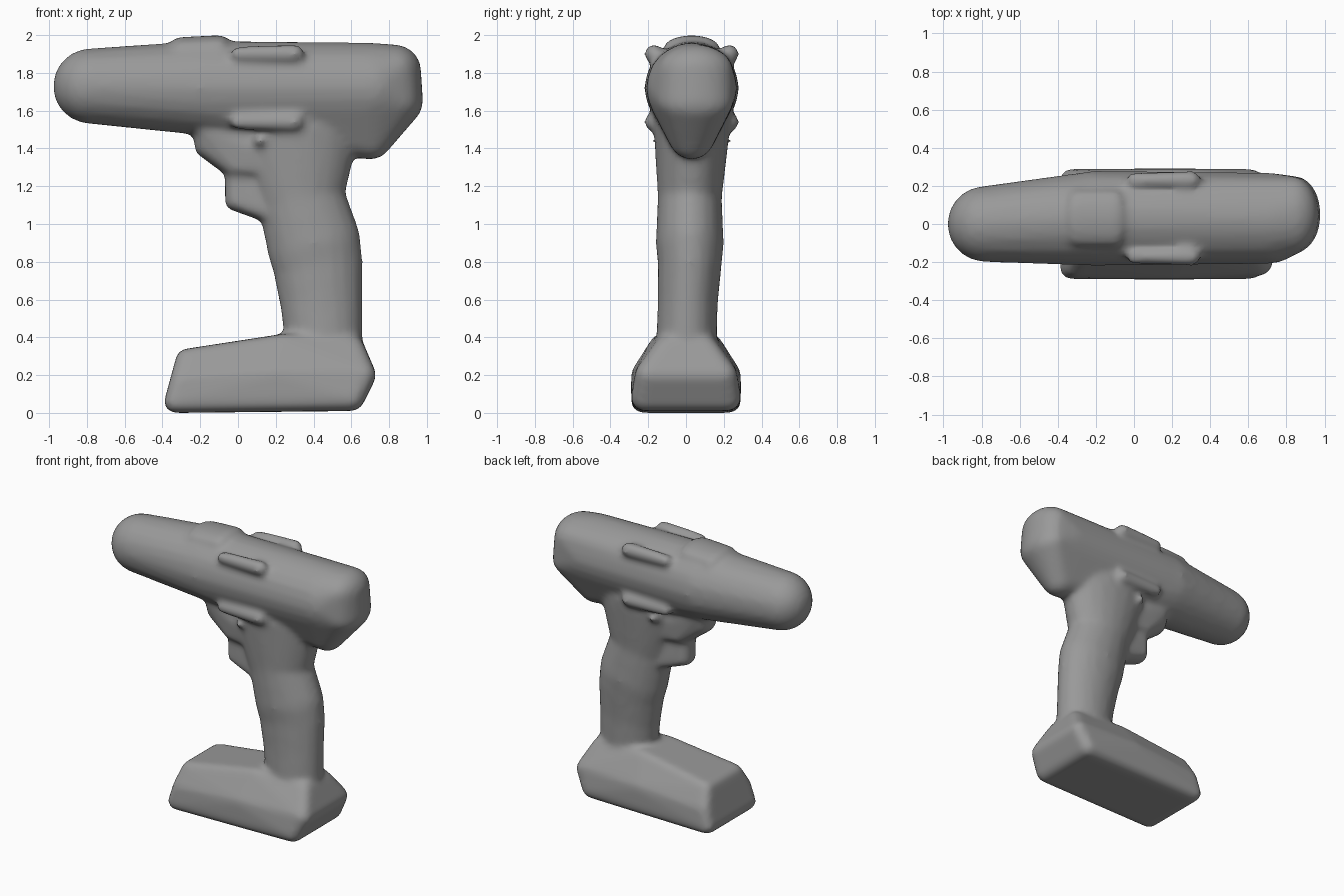
import bpy, bmesh
from mathutils import Vector

cube = bpy.data.objects.get("Cube")
if cube:
    bpy.data.objects.remove(cube)

grey = bpy.data.materials.new("matte grey")
grey.use_nodes = True
colour = (0.32, 0.32, 0.32, 1)
grey.diffuse_color = colour
shader = grey.node_tree.nodes["Principled BSDF"]
shader.inputs["Base Color"].default_value = colour
shader.inputs["Roughness"].default_value = 0.8

# Directions of a unit ball, reused by every rounded corner
template = bmesh.new()
bmesh.ops.create_icosphere(template, subdivisions=3, radius=1)
directions = [vert.co.copy() for vert in template.verts]
template.free()

shell = bmesh.new()


def ball(x, z, radius, width=None, y=0):
    """Points of a ball whose half width across y may differ from its radius."""
    scale = Vector((radius, width or radius, radius))
    return [Vector((x, y, z)) + direction * scale for direction in directions]


def pair(x, z, radius, y):
    """Two matching corner balls, one on each side of the model."""
    return ball(x, z, radius, y=y) + ball(x, z, radius, y=-y)


def wrap(*groups):
    """Wrap a tight convex skin around groups of points."""
    points = [shell.verts.new(point) for group in groups for point in group]
    hull = bmesh.ops.convex_hull(shell, input=points)
    spare = {item for item in hull["geom_interior"] + hull["geom_unused"]
             if isinstance(item, bmesh.types.BMVert)}
    bmesh.ops.delete(shell, geom=list(spare), context="VERTS")


def chain(*groups):
    """Wrap each neighbouring pair of balls, giving a bent limb."""
    for first, second in zip(groups, groups[1:]):
        wrap(first, second)


middle = 0.03  # the upper housing sits slightly off centre

# Rounded chuck running back into the gearbox
wrap(ball(-0.78, 1.73, 0.2),
     ball(-0.2, 1.72, 0.25, y=middle))

# Motor housing with a blunt back and a narrow lower keel
wrap(ball(-0.2, 1.72, 0.25, y=middle),
     ball(0.7, 1.72, 0.24, y=middle),
     ball(0.83, 1.81, 0.14, width=0.2, y=0.05),
     ball(0.85, 1.65, 0.13, width=0.2, y=0.05),
     ball(0.7, 1.46, 0.12, y=middle))

# Low crest on top of the gearbox
wrap(ball(-0.3, 1.92, 0.07, width=0.15, y=middle),
     ball(-0.1, 1.93, 0.07, width=0.15, y=middle))

# Raised corner ribs along the gearbox
for height in (1.54, 1.9):
    for side in (-0.2, 0.2):
        wrap(ball(0, height, 0.04, y=middle + side),
             ball(0.3, height, 0.05, y=middle + side))

# Curved grip, wider where it meets the housing
chain(ball(0.46, 0.3, 0.2, width=0.16),
      ball(0.44, 0.6, 0.22, width=0.16, y=0.01),
      ball(0.42, 0.8, 0.24, width=0.17, y=0.02),
      ball(0.4, 0.9, 0.25, width=0.18, y=0.02),
      ball(0.33, 1.15, 0.23, width=0.17, y=0.02),
      ball(0.3, 1.5, 0.34, width=0.2, y=middle))

# Trigger
wrap(ball(-0.02, 1.12, 0.05, width=0.08, y=0.02),
     ball(-0.02, 1.26, 0.05, width=0.08, y=0.02),
     ball(0.15, 1.06, 0.05, width=0.1, y=0.02),
     ball(0.3, 1.3, 0.1, y=0.02))

# Guard block between trigger and housing
wrap(ball(-0.17, 1.41, 0.06, width=0.1, y=0.02),
     ball(-0.16, 1.5, 0.08, width=0.13, y=0.02),
     ball(-0.02, 1.3, 0.06, width=0.12, y=0.02),
     ball(0.3, 1.3, 0.1, width=0.15, y=0.02))

# Direction switch passing through both sides
wrap(ball(0.12, 1.44, 0.06, width=0.21, y=middle))

# Battery foot: wide flat base, sloping top and sides
wrap(pair(-0.33, 0.06, 0.06, y=0.23),
     pair(-0.3, 0.17, 0.06, y=0.22),
     pair(-0.27, 0.28, 0.06, y=0.16),
     pair(0.6, 0.08, 0.07, y=0.22),
     pair(0.66, 0.2, 0.07, y=0.2),
     pair(0.2, 0.2, 0.07, y=0.22),
     pair(0.25, 0.36, 0.06, y=0.13),
     pair(0.6, 0.34, 0.07, y=0.1))

bmesh.ops.recalc_face_normals(shell, faces=shell.faces)
mesh = bpy.data.meshes.new("drill_shell")
shell.to_mesh(mesh)
shell.free()
mesh.materials.append(grey)
drill = bpy.data.objects.new("drill_shell", mesh)
bpy.context.collection.objects.link(drill)

# Fuse the parts into one softly blended shell
fuse = drill.modifiers.new("fuse", "REMESH")
fuse.mode = "VOXEL"
fuse.voxel_size = 0.02
fuse.use_smooth_shade = True
soften = drill.modifiers.new("soften", "SMOOTH")
soften.factor = 0.5
soften.iterations = 6
